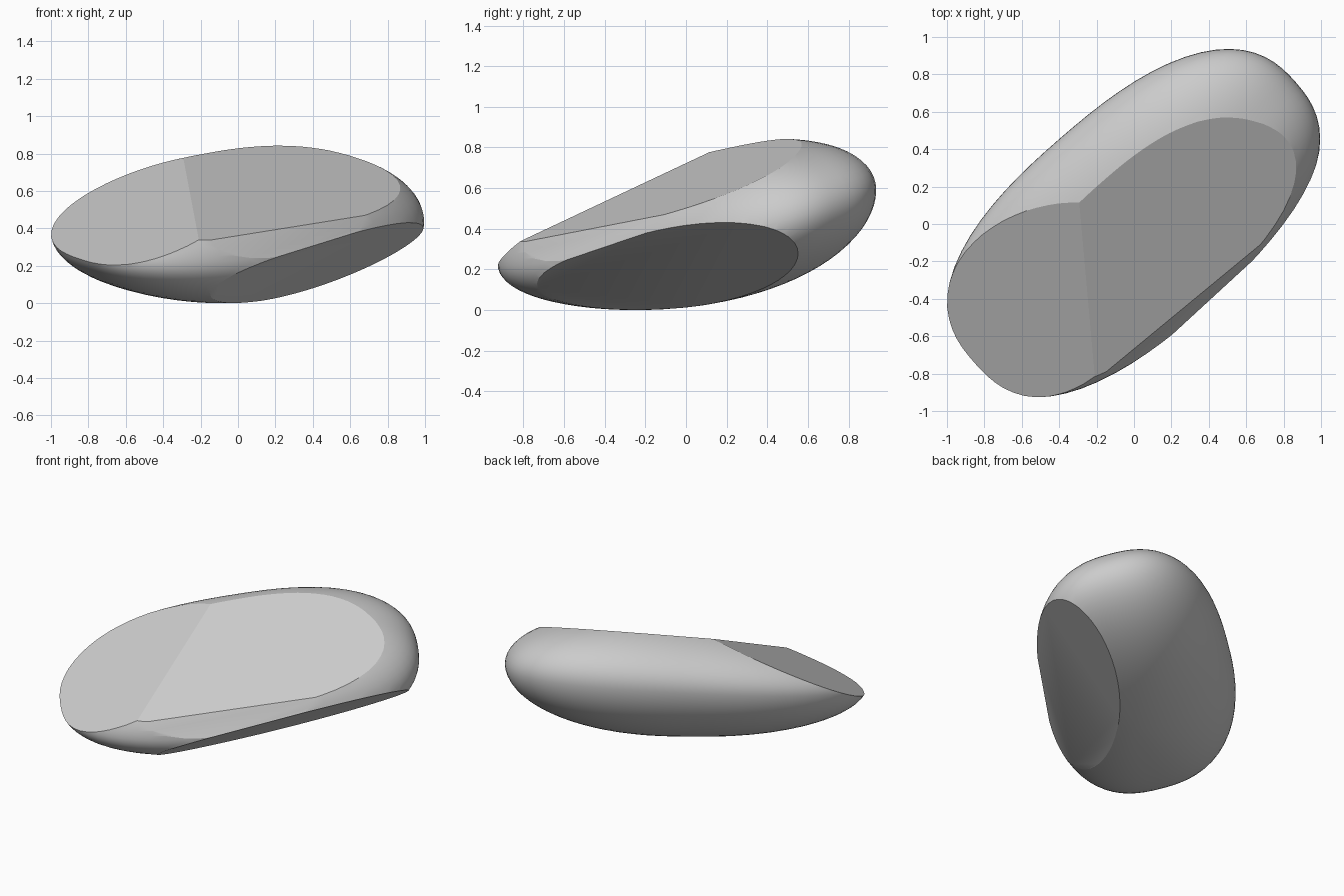
import bpy
import bmesh
from math import cos, sin, radians
from mathutils import Vector

cube = bpy.data.objects.get("Cube")
if cube:
    bpy.data.objects.remove(cube, do_unlink=True)

# Stone colour
grey = bpy.data.materials.new("stone_grey")
grey.use_nodes = True
grey.diffuse_color = (0.6, 0.6, 0.6, 1)
shader = grey.node_tree.nodes["Principled BSDF"]
shader.inputs["Base Color"].default_value = grey.diffuse_color
shader.inputs["Roughness"].default_value = 0.8

# Pebble proportions: oblong plan, turned and leaning to the front
LENGTH, FRONT_WIDTH, BACK_WIDTH = 1.15, 0.585, 0.605
RISE, DEPTH = 0.38, 0.393
SQUARENESS = 2.5
TURN = radians(41)


def shape_pebble(p):
    """Map a unit sphere point to the leaning oblong pebble."""
    norm = (abs(p.x) ** SQUARENESS + abs(p.y) ** SQUARENESS) ** (1 / SQUARENESS)
    k = Vector((p.x, p.y)).length / norm if norm > 1e-6 else 1
    a, b = p.x * k, p.y * k
    u = a * LENGTH
    v = b * (BACK_WIDTH if b > 0 else FRONT_WIDTH)
    x = u * cos(TURN) - v * sin(TURN)
    y = u * sin(TURN) + v * cos(TURN)
    rim = 0.415 - 0.084 * x + 0.242 * y
    # Fuller towards the high end; the underside also towards the back
    if p.z > 0:
        height = RISE + 0.06 * a - 0.03 * b
    else:
        height = DEPTH + 0.05 * a + 0.06 * b
    return Vector((x, y, rim + p.z * height))


def slice_flat(bm, point, normal):
    """Remove everything beyond a plane and close the cut with a flat face."""
    cut = bmesh.ops.bisect_plane(
        bm, geom=bm.verts[:] + bm.edges[:] + bm.faces[:], dist=1e-5,
        plane_co=point, plane_no=normal, clear_outer=True)
    edges = [e for e in cut["geom_cut"] if isinstance(e, bmesh.types.BMEdge)]
    bmesh.ops.edgeloop_fill(bm, edges=edges)


# Rounded body
bm = bmesh.new()
bmesh.ops.create_uvsphere(bm, u_segments=72, v_segments=40, radius=1)
for vert in bm.verts:
    vert.co = shape_pebble(vert.co)

# Main top face, end top face, undercut and worn flank on the front left
slice_flat(bm, (0, 0, 0.67), (0.213, -0.452, 1))
slice_flat(bm, (0, 0, 0.79), (-0.212, -0.49, 1))
slice_flat(bm, (0, 0, -0.055), (0.6, -0.313, -1))
slice_flat(bm, (0.2, -0.49, 0.42), (0.58, -0.8, 0.5))
bmesh.ops.recalc_face_normals(bm, faces=bm.faces[:])

# Stand on the ground
low = min(v.co.z for v in bm.verts)
bmesh.ops.translate(bm, verts=bm.verts[:], vec=(0, 0, -low))

mesh = bpy.data.meshes.new("cut_stone")
bm.to_mesh(mesh)
bm.free()
mesh.materials.append(grey)
stone = bpy.data.objects.new("cut_stone", mesh)
bpy.context.collection.objects.link(stone)

# Smooth body with crisp cut edges
bpy.ops.object.select_all(action="DESELECT")
stone.select_set(True)
bpy.context.view_layer.objects.active = stone
bpy.ops.object.shade_smooth_by_angle(angle=radians(20))
